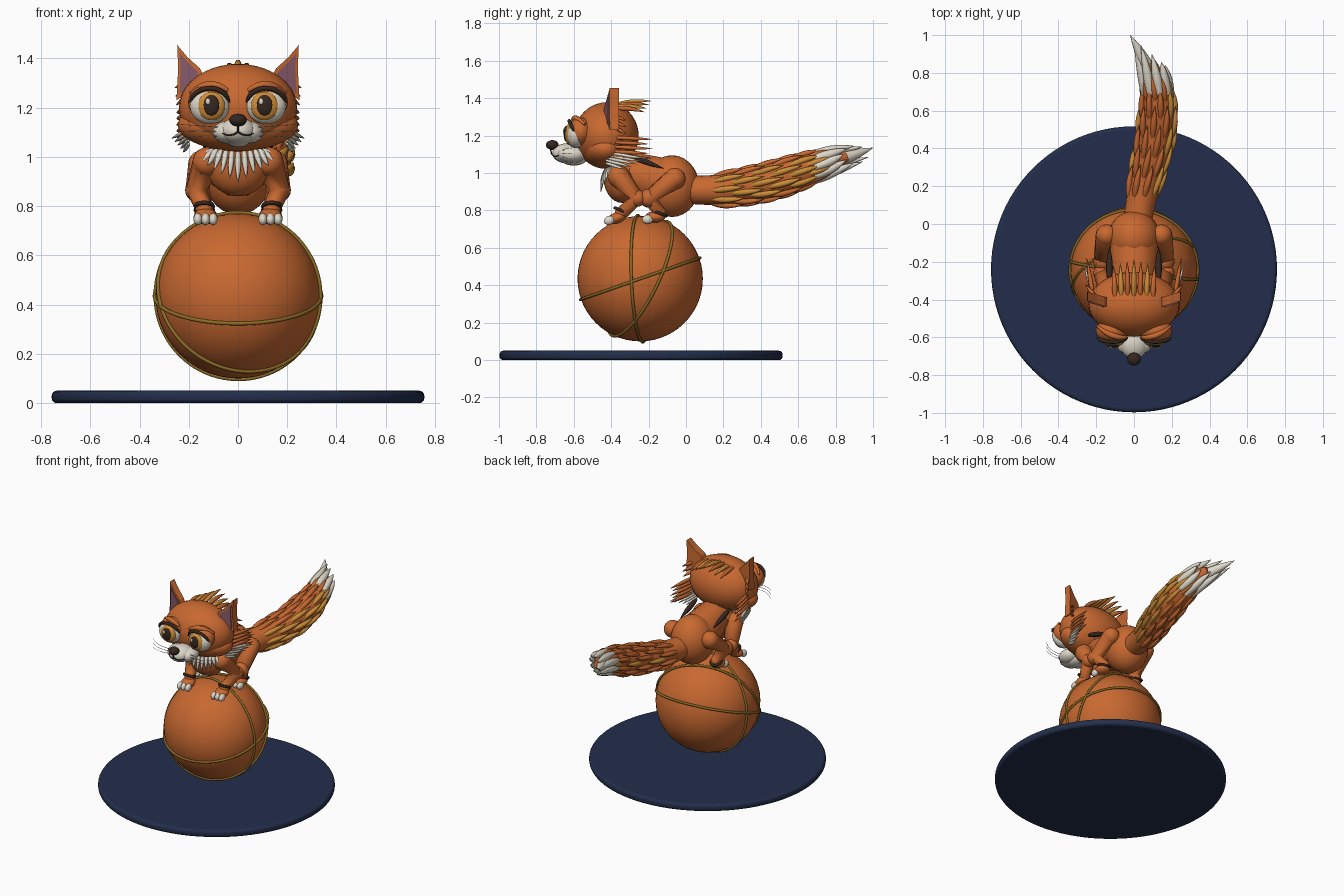
import bpy, bmesh, math
from mathutils import Vector, Matrix

if "Cube" in bpy.data.objects:
    bpy.data.objects.remove(bpy.data.objects["Cube"])


def material(name, r, g, b):
    m = bpy.data.materials.new(name)
    m.use_nodes = True
    m.diffuse_color = (r, g, b, 1)
    node = next(n for n in m.node_tree.nodes if n.type == 'BSDF_PRINCIPLED')
    node.inputs["Base Color"].default_value = (r, g, b, 1)
    return m


ORANGE = material("orange_fur", 0.58, 0.14, 0.03)
AMBER = material("amber", 0.62, 0.27, 0.04)
WHITE = material("cream_white", 0.74, 0.69, 0.59)
DARK = material("dark_brown", 0.035, 0.02, 0.014)
PINK = material("mauve_ear", 0.24, 0.1, 0.14)
NAVY = material("navy", 0.016, 0.027, 0.07)
GOLD = material("old_gold", 0.26, 0.15, 0.02)


def add_mesh(name, bm, mat, smooth=True):
    bmesh.ops.recalc_face_normals(bm, faces=bm.faces)
    me = bpy.data.meshes.new(name)
    for f in bm.faces:
        f.smooth = smooth
    bm.to_mesh(me)
    bm.free()
    me.materials.append(mat)
    ob = bpy.data.objects.new(name, me)
    bpy.context.collection.objects.link(ob)
    return ob


def ball(name, loc, radii, mat, seg=28, tilt=0):
    bm = bmesh.new()
    bmesh.ops.create_uvsphere(bm, u_segments=seg, v_segments=seg // 2, radius=1)
    size = Matrix.Diagonal((*radii, 1))
    bm.transform(Matrix.Translation(loc) @ Matrix.Rotation(tilt, 4, 'X') @ size)
    return add_mesh(name, bm, mat)


def tube(name, pts, radii, mat, kind='NURBS', cyclic=False, sides=3):
    cu = bpy.data.curves.new(name, 'CURVE')
    cu.dimensions = '3D'
    cu.bevel_depth = 1
    cu.bevel_resolution = sides
    cu.use_fill_caps = True
    cu.resolution_u = 4
    sp = cu.splines.new(kind)
    sp.points.add(len(pts) - 1)
    for p, co, r in zip(sp.points, pts, radii):
        p.co = (*co, 1)
        p.radius = r
    sp.use_cyclic_u = cyclic
    if kind == 'NURBS':
        sp.order_u = 3
        sp.use_endpoint_u = True
    tmp = bpy.data.objects.new(name + "_path", cu)
    bpy.context.collection.objects.link(tmp)
    dg = bpy.context.evaluated_depsgraph_get()
    me = bpy.data.meshes.new_from_object(tmp.evaluated_get(dg))
    bpy.data.objects.remove(tmp)
    me.materials.clear()
    me.materials.append(mat)
    for f in me.polygons:
        f.use_smooth = True
    ob = bpy.data.objects.new(name, me)
    bpy.context.collection.objects.link(ob)
    return ob


def tuft(name, a, b, r, mat, lift=(0, 0, 0)):
    a, b = Vector(a), Vector(b)
    mid = a.lerp(b, 0.45) + Vector(lift)
    return tube(name, [a, mid, b], [r * 0.5, r * 1.4, 0.0005], mat, sides=1)


def limb(name, pts, radii, mat):
    tube(name, pts, radii, mat, 'POLY')
    for p, r in zip(pts, radii):
        ball(name + "_joint", p, (r, r, r), mat, 20)


# Floor disc with a rounded rim
bm = bmesh.new()
bmesh.ops.create_cone(bm, cap_ends=True, segments=96, radius1=0.757, radius2=0.757, depth=0.05)
bm.transform(Matrix.Translation((0, -0.24, 0.025)))
disc = add_mesh("floor_disc", bm, NAVY, False)
bev = disc.modifiers.new("rim", 'BEVEL')
bev.width, bev.segments, bev.limit_method = 0.02, 4, 'ANGLE'

# Play ball and its seam rings
CENTRE = Vector((0, -0.245, 0.435))
ball("play_ball", CENTRE, (0.335, 0.335, 0.335), ORANGE, 56)
for normal in ((0, -0.35, 1), (0.14, 1, 0.04), (-0.33, 1, -0.49)):
    rot = Vector(normal).to_track_quat('Z', 'Y')
    ring = []
    for i in range(72):
        a = math.tau * i / 72
        ring.append(CENTRE + rot @ Vector((0.339 * math.cos(a), 0.339 * math.sin(a), 0)))
    tube("seam_ring", ring, [0.008] * 72, GOLD, 'POLY', True, 2)

# Body
ball("chest", (0, -0.34, 0.97), (0.13, 0.1, 0.13), ORANGE)
tube("torso", [(0, -0.38, 1.03), (0, -0.24, 0.98), (0, -0.06, 0.94)], [0.1, 0.13, 0.135], ORANGE)
ball("hindquarters", (0, -0.075, 0.93), (0.14, 0.145, 0.165), ORANGE)

# Head
ball("head", (0, -0.425, 1.2), (0.24, 0.172, 0.178), ORANGE, 40)
ball("jowls", (0, -0.43, 1.13), (0.245, 0.13, 0.105), ORANGE, 36)
ball("muzzle", (0, -0.63, 1.105), (0.075, 0.085, 0.055), WHITE)
ball("chin", (0, -0.6, 1.075), (0.055, 0.07, 0.035), WHITE)
ball("nose", (0, -0.715, 1.15), (0.036, 0.034, 0.026), DARK, 20)
tube("mouth_cleft", [(0, -0.725, 1.13), (0, -0.718, 1.1)], [0.004, 0.004], DARK, 'POLY')

for s in (-1, 1):
    ball("muzzle_cheek", (s * 0.045, -0.61, 1.1), (0.058, 0.075, 0.045), WHITE)
    tube("mouth_curve", [(0, -0.716, 1.102), (s * 0.035, -0.705, 1.075), (s * 0.07, -0.672, 1.1)],
         [0.004, 0.004, 0.002], DARK)
    # Eye, layered from lid to glint
    x = s * 0.115
    ball("eye_lid", (x, -0.565, 1.222), (0.088, 0.065, 0.075), ORANGE)
    ball("eye_white", (x, -0.59, 1.205), (0.08, 0.05, 0.072), WHITE)
    ball("iris", (s * 0.108, -0.623, 1.207), (0.056, 0.025, 0.058), AMBER)
    ball("pupil", (s * 0.108, -0.642, 1.21), (0.032, 0.012, 0.042), DARK, 20)
    ball("glint", (s * 0.108 - 0.014, -0.652, 1.225), (0.01, 0.006, 0.013), WHITE, 12)
    lash = []
    for i in range(9):
        a = math.radians(10 + 20 * i)
        lash.append((x + 0.082 * math.cos(a), -0.595 - 0.03 * math.sin(a), 1.21 + 0.07 * math.sin(a)))
    tube("lash_line", lash, [0.003] + [0.01] * 7 + [0.003], DARK)
    tube("brow", [(s * 0.04, -0.6, 1.27), (x, -0.61, 1.32), (s * 0.195, -0.54, 1.26)],
         [0.008, 0.025, 0.006], ORANGE)

    # Ear shell with a coloured inner plate
    outline = [(0.13, 1.31), (0.155, 1.36), (0.205, 1.405), (0.247, 1.455), (0.243, 1.36), (0.25, 1.23)]
    mid = Vector((0.205, 1.325))
    for name, mat, k, y, depth in (("ear", ORANGE, 1, -0.425, 0.05), ("ear_inner", PINK, 0.74, -0.431, 0.007)):
        bm = bmesh.new()
        vs = []
        for px, pz in outline:
            q = mid + (Vector((px, pz)) - mid) * k
            vs.append(bm.verts.new((s * q.x, y + (q.x - 0.19) * 0.3, q.y)))
        face = bm.faces.new(vs)
        out = bmesh.ops.extrude_face_region(bm, geom=[face])
        back = [v for v in out["geom"] if isinstance(v, bmesh.types.BMVert)]
        bmesh.ops.translate(bm, verts=back, vec=(0, depth, 0))
        add_mesh(name, bm, mat, False)
    for i in range(3):
        tuft("ear_fringe", (s * 0.2, -0.39, 1.31 - i * 0.03), (s * (0.258 - i * 0.003), -0.32, 1.28 - i * 0.035),
             0.012, ORANGE)

    # Cheek fur
    for i in range(5):
        z = 1.19 - i * 0.025
        tuft("cheek_tuft", (s * 0.215, -0.39, z), (s * 0.25, -0.18 - 0.02 * (i % 2), z - 0.01), 0.014, ORANGE)
    for i in range(5):
        z = 1.11 - i * 0.014
        tuft("pale_cheek_tuft", (s * 0.2, -0.43, z), (s * (0.27 - i * 0.012), -0.2 - 0.03 * i, z - 0.035),
             0.011, WHITE)
    # Whiskers
    for i in range(3):
        z = 1.12 - i * 0.018
        tube("whisker", [(s * 0.07, -0.65, z), (s * 0.16, -0.68, z + 0.008), (s * 0.235, -0.61, z + 0.012 - i * 0.012)],
             [0.0018, 0.0015, 0.001], WHITE, sides=0)
    # Shoulder bar
    tuft("shoulder_marking", (s * 0.13, -0.3, 1.09), (s * 0.13, -0.12, 1.025), 0.021, DARK)

    # Foreleg and hind leg
    limb("foreleg", [(s * 0.125, -0.36, 0.98), (s * 0.17, -0.26, 0.865), (s * 0.135, -0.345, 0.785)],
         [0.06, 0.045, 0.035], ORANGE)
    limb("hind_leg", [(s * 0.145, -0.06, 0.97), (s * 0.165, -0.2, 0.865), (s * 0.135, -0.14, 0.79)],
         [0.058, 0.05, 0.033], ORANGE)
    for paw, y, z, tilt in (("front_paw", -0.37, 0.76, 0.35), ("hind_paw", -0.165, 0.765, 0)):
        ball(paw, (s * 0.132, y, z), (0.046, 0.055, 0.03), ORANGE, 24, tilt)
        for i in (-1, 0, 1):
            ball(paw + "_toe", (s * 0.132 + i * 0.031, y - 0.04, z - 0.013), (0.018, 0.03, 0.024), WHITE, 16, tilt)
    for y, z in ((-0.345, 0.8), (-0.14, 0.785)):
        cuff = [(s * 0.137 + 0.035 * math.cos(a), y + 0.035 * math.sin(a), z - 0.4 * 0.035 * math.sin(a))
                for a in (math.tau * i / 20 for i in range(20))]
        tube("ankle_cuff", cuff, [0.009] * 20, DARK, 'POLY', True, 1)

# Crest on the head
for i in range(-3, 4):
    x = i * 0.033
    mat = AMBER if abs(i) in (0, 2) else ORANGE
    tuft("crest_tuft", (x, -0.4, 1.355 - abs(i) * 0.004), (x * 1.1, -0.185 - 0.012 * abs(i), 1.385 - 0.02 * abs(i)),
         0.017, mat, (0, 0, 0.022))

# Chest ruff in two rows
for row in range(2):
    for i in range(-5, 6):
        a = i * 0.2
        x, y = 0.15 * math.sin(a), -0.37 - 0.085 * math.cos(a)
        tuft("ruff_tuft", (x * 0.8, y + 0.03, 1.03), (x * 1.15, y + row * 0.025, 0.895 + 0.017 * abs(i) + row * 0.025),
             0.014, WHITE, (0, -0.012, 0))

# Tail, described by centre and thickness along its length
TAIL = [(0.02, 0.02, 0.91, 0.075), (0.04, 0.15, 0.905, 0.08), (0.08, 0.3, 0.925, 0.088),
        (0.115, 0.45, 0.955, 0.095), (0.13, 0.6, 1.0, 0.093), (0.12, 0.74, 1.05, 0.07), (0.09, 0.86, 1.085, 0.025)]


def tail_at(t, angle, k):
    f = min(max(t, 0), 0.9999) * (len(TAIL) - 1)
    i = int(f)
    p = Vector(TAIL[i]).lerp(Vector(TAIL[i + 1]), f - i)
    return Vector((p[0] + p[3] * k * math.cos(angle), p[1], p[2] + p[3] * k * math.sin(angle)))


tube("tail", [p[:3] for p in TAIL], [p[3] for p in TAIL], ORANGE, sides=6)
for row in range(6):
    t = 0.15 + row * 0.115
    for k in range(9):
        a = math.tau * (k + 0.5 * (row % 2)) / 9
        side = math.cos(a)
        mat = AMBER if side > 0.7 or (side < -0.8 and row % 2) else ORANGE
        pts = [tail_at(t, a, 0.85), tail_at(t + 0.09, a, 1.16), tail_at(t + 0.2, a, 1.08)]
        tube("tail_tuft", pts, [0.01, 0.027, 0.001], mat, sides=2)

# Pale tail tip
for k in range(9):
    a = math.tau * k / 9
    tip = Vector((0.08 + 0.085 * math.cos(a), 0.91 - 0.07 * math.cos(a), 1.1 + 0.045 * math.sin(a)))
    tube("tail_tip_tuft", [tail_at(0.77, a, 0.9), tail_at(0.9, a, 1.25), tip], [0.02, 0.036, 0.001], WHITE, sides=2)
tube("tail_tip_point", [(0.11, 0.74, 1.05), (0.05, 0.88, 1.09), (-0.02, 1.0, 1.135)], [0.04, 0.045, 0.001], WHITE)
